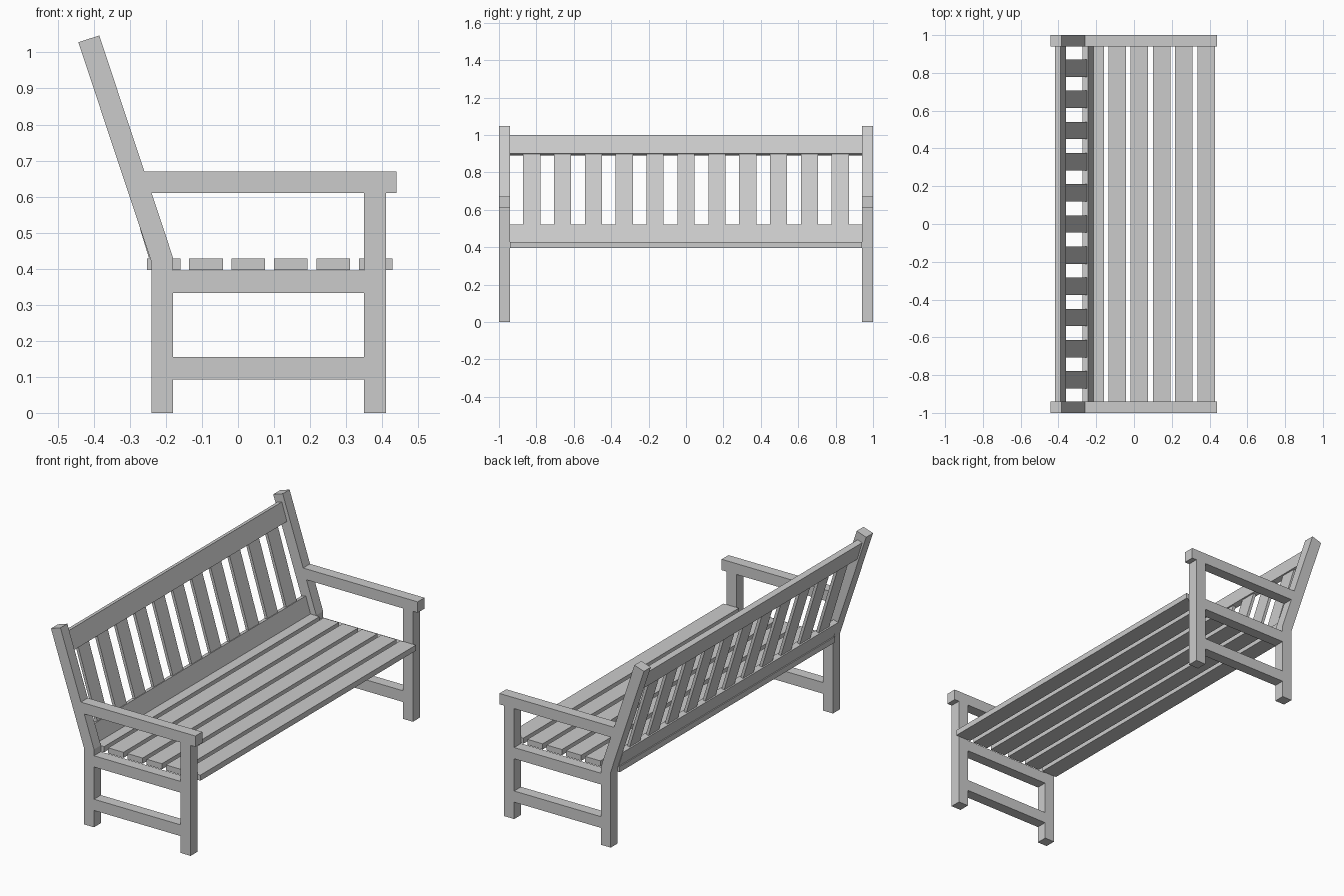
import bpy, bmesh

if "Cube" in bpy.data.objects:
    bpy.data.objects.remove(bpy.data.objects["Cube"])

def prism(name, pts, y0, y1):
    """Extrude an x/z outline from y0 to y1."""
    bm = bmesh.new()
    face = bm.faces.new([bm.verts.new((x, y0, z)) for x, z in pts])
    ext = bmesh.ops.extrude_face_region(bm, geom=[face])
    verts = [g for g in ext["geom"] if isinstance(g, bmesh.types.BMVert)]
    bmesh.ops.translate(bm, verts=verts, vec=(0, y1 - y0, 0))
    bmesh.ops.recalc_face_normals(bm, faces=bm.faces[:])
    mesh = bpy.data.meshes.new(name)
    bm.to_mesh(mesh)
    bm.free()
    obj = bpy.data.objects.new(name, mesh)
    bpy.context.collection.objects.link(obj)
    return obj

def rect(x0, x1, z0, z1):
    return [(x0, z0), (x1, z0), (x1, z1), (x0, z1)]

def leaning(z0, z1, recess, thick):
    """Outline of a board parallel to the reclined back."""
    c, s = 0.956, 0.292
    front = lambda z: -0.39 + (1.0 - z) * s / c
    at = lambda z, d: (front(z) - d * c, z - d * s)
    return [at(z0, recess), at(z1, recess),
            at(z1, recess + thick), at(z0, recess + thick)]

IN, OUT = 0.94, 1.0

# End frames, one on each side
frame_parts = {
    "back_leg": [(-0.24, 0), (-0.18, 0), (-0.18, 0.43), (-0.385, 1.047),
                 (-0.443, 1.028), (-0.24, 0.418)],
    "front_leg": rect(0.35, 0.411, 0, 0.61),
    "armrest": [(-0.24, 0.61), (0.44, 0.61), (0.44, 0.67), (-0.26, 0.67)],
    "seat_rail": rect(-0.18, 0.35, 0.333, 0.395),
    "lower_stretcher": rect(-0.18, 0.35, 0.093, 0.155),
}
for side, sign in (("left", -1), ("right", 1)):
    for part, outline in frame_parts.items():
        prism(f"{part}_{side}", outline, sign * IN, sign * OUT)

# Seat slats
for i in range(6):
    x = -0.253 + i * 0.1177
    prism(f"seat_slat_{i + 1}", rect(x, x + 0.093, 0.397, 0.428), -IN, IN)

# Backrest rails
prism("back_top_rail", leaning(0.90, 1.0, 0, 0.03), -IN, IN)
prism("back_bottom_rail", leaning(0.425, 0.52, 0, 0.03), -IN, IN)

# Upright back slats
for i in range(11):
    y = (i - 5) * 0.165
    prism(f"back_slat_{i + 1}", leaning(0.51, 0.91, 0.007, 0.016), y - 0.046, y + 0.046)
